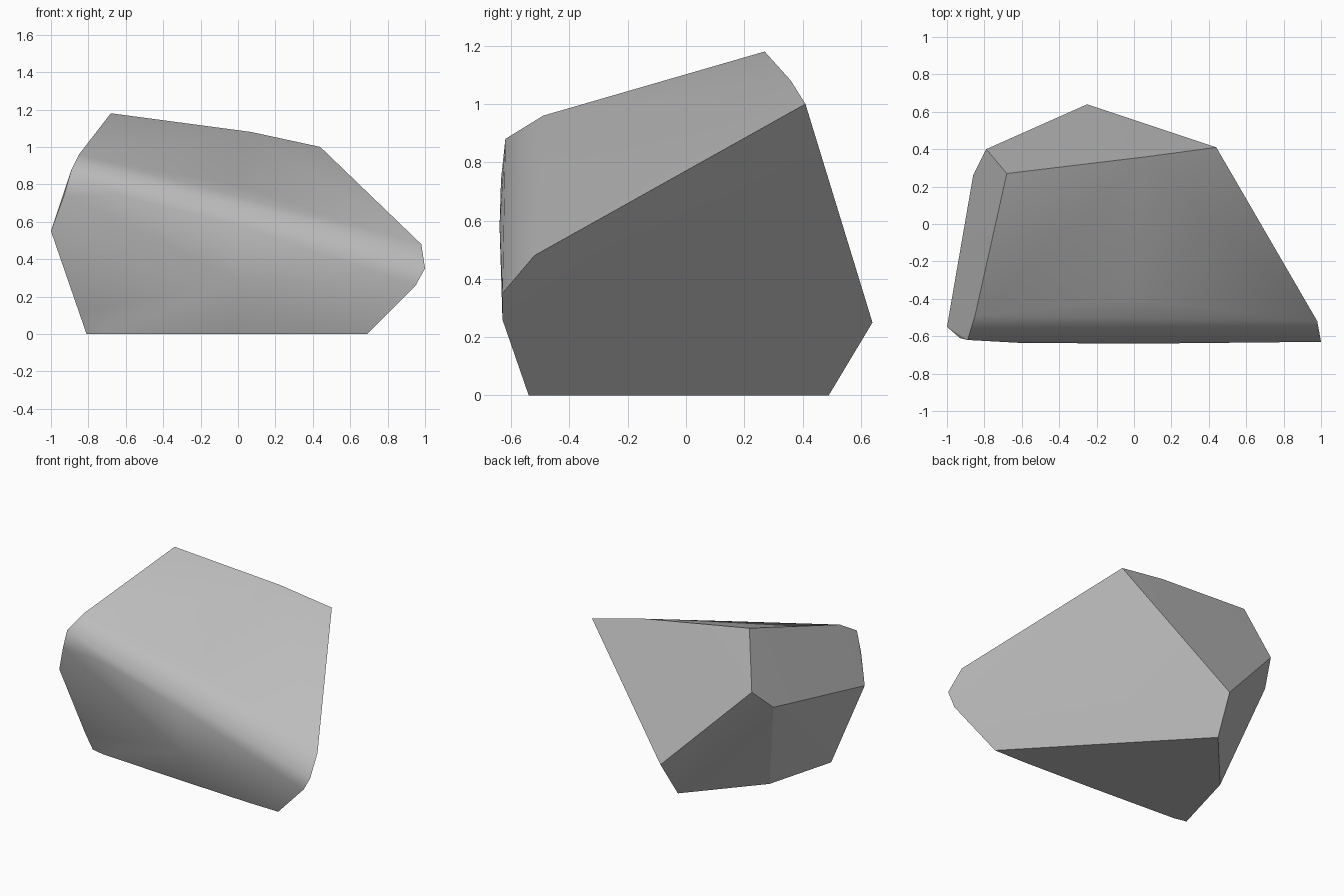
import bpy
import bmesh
import math

cube = bpy.data.objects.get("Cube")
if cube:
    bpy.data.objects.remove(cube, do_unlink=True)

# Corner groups of the cut boulder
crown = [(-.68, .27, 1.18), (.07, .36, 1.08), (.44, .41, 1.0), (-.03, -.40, .80)]
rear = [(-.79, .40, .81), (-.25, .64, .25), (-.86, .26, .67)]
base = [(-.28, .49, 0), (-.675, .04, 0), (-.81, -.45, 0), (-.72, -.47, 0),
        (-.07, -.51, 0), (.44, -.535, 0), (.69, -.54, 0)]
front_ridge = [(-.85, -.49, .96), (-.89, -.62, .88), (.98, -.52, .48), (1.0, -.63, .35)]
front_bulge = [(-1.0, -.55, .55), (-.93, -.61, .74), (-.84, -.49, .12), (.95, -.63, .26),
               (-.62, -.635, .74), (0, -.64, .58), (0, -.63, .28)]

# Wrap the corners in a convex skin
bm = bmesh.new()
for co in crown + rear + base + front_ridge + front_bulge:
    bm.verts.new(co)
bmesh.ops.convex_hull(bm, input=bm.verts)
bmesh.ops.delete(bm, geom=[v for v in bm.verts if not v.link_faces], context='VERTS')
bmesh.ops.recalc_face_normals(bm, faces=bm.faces)


def weathered(face):
    """True on the rounded crown and front, false on the clean cuts."""
    n = face.normal
    return n.z > -.5 and abs(n.x) < .8 and (n.y < -.2 or n.z > .8)


# Soft shading over the weathered skin, crisp edges around each cut
for face in bm.faces:
    face.smooth = True
for edge in bm.edges:
    a, b = edge.link_faces
    if weathered(a) and weathered(b):
        edge.smooth = True
    else:
        edge.smooth = weathered(a) == weathered(b) and edge.calc_face_angle() < math.radians(14)

mesh = bpy.data.meshes.new("boulder")
bm.to_mesh(mesh)
bm.free()

# Plain grey stone
stone = bpy.data.materials.new("grey stone")
stone.use_nodes = True
colour = (.5, .5, .5, 1)
stone.diffuse_color = colour
stone.node_tree.nodes["Principled BSDF"].inputs["Base Color"].default_value = colour
mesh.materials.append(stone)

boulder = bpy.data.objects.new("boulder", mesh)
bpy.context.collection.objects.link(boulder)
